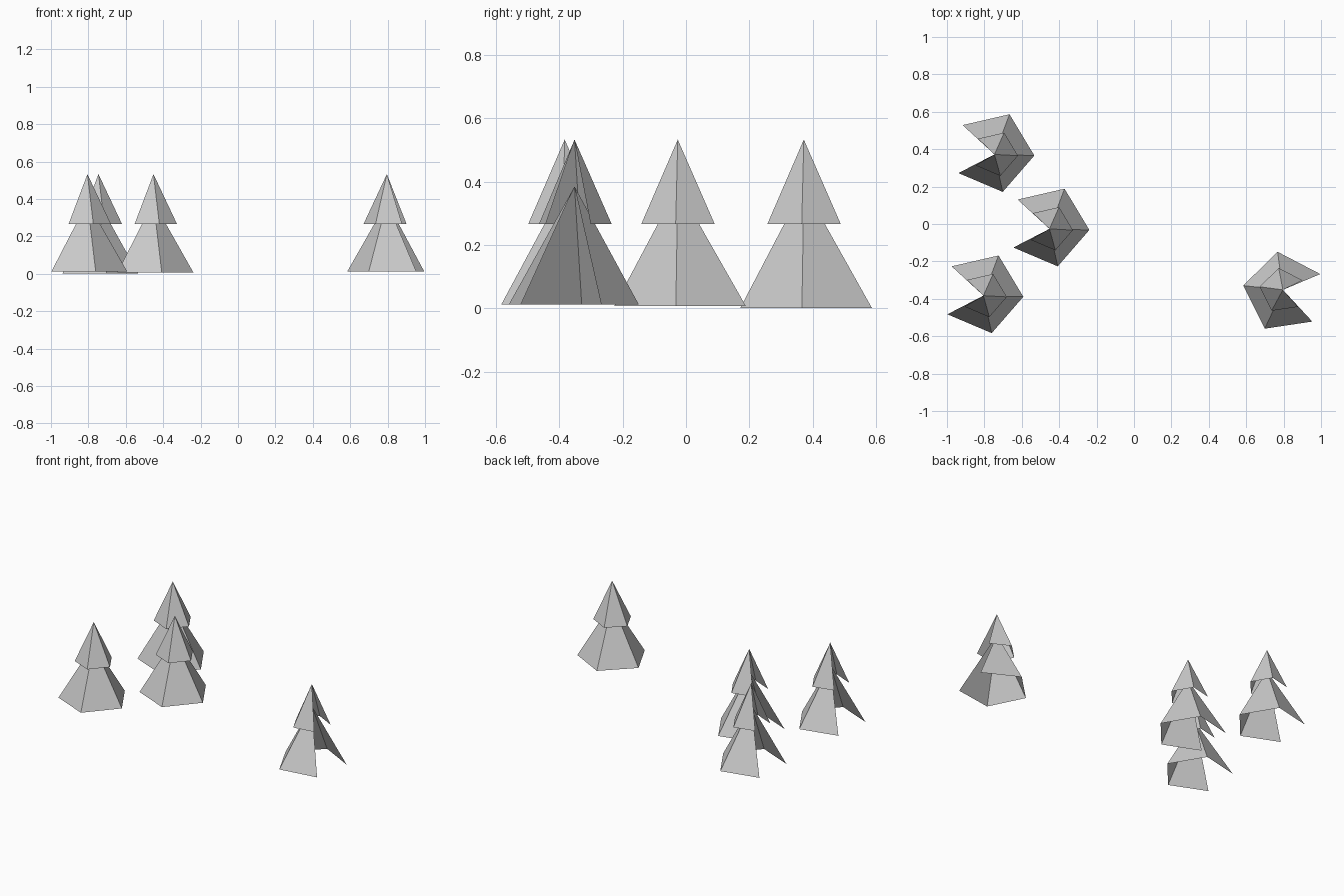
import bpy, bmesh
from math import cos, sin, radians
from mathutils import Matrix, Vector

cube = bpy.data.objects.get("Cube")
if cube:
    bpy.data.objects.remove(cube, do_unlink=True)

grey = bpy.data.materials.new("light grey")
grey.use_nodes = True
colour = (0.6, 0.6, 0.6, 1)
grey.diffuse_color = colour
grey.node_tree.nodes["Principled BSDF"].inputs["Base Color"].default_value = colour


def open_cone(name, place, radius, offset, rim_z, apex_z):
    """Five-cornered hollow cone with one side left open, no base."""
    bm = bmesh.new()
    apex = bm.verts.new((0, 0, apex_z))
    rim = []
    for i in range(5):
        a = radians(-149 + 72 * i)
        rim.append(bm.verts.new((offset[0] + radius * cos(a),
                                 offset[1] + radius * sin(a), rim_z)))
    for a, b in zip(rim, rim[1:]):
        bm.faces.new((apex, a, b))
    bm.transform(place)
    mesh = bpy.data.meshes.new(name)
    bm.to_mesh(mesh)
    bm.free()
    mesh.materials.append(grey)
    obj = bpy.data.objects.new(name, mesh)
    bpy.context.collection.objects.link(obj)


# x, y, base height, turn in degrees
trees = {
    "back_tree": (-0.746, 0.372, 0.002, 0),
    "middle_tree": (-0.452, -0.026, 0.008, 0),
    "front_tree": (-0.805, -0.383, 0.012, 0),
    "lone_tree": (0.796, -0.352, 0.012, 175.5),
}
for name, (x, y, base, turn) in trees.items():
    place = Matrix.Translation(Vector((x, y, 0))) @ Matrix.Rotation(radians(turn), 4, 'Z')
    open_cone(name + "_lower_branches", place, 0.219, (-0.005, 0.013), base, 0.385)
    open_cone(name + "_upper_branches", place, 0.122, (0.004, 0.004), 0.267, 0.533)
